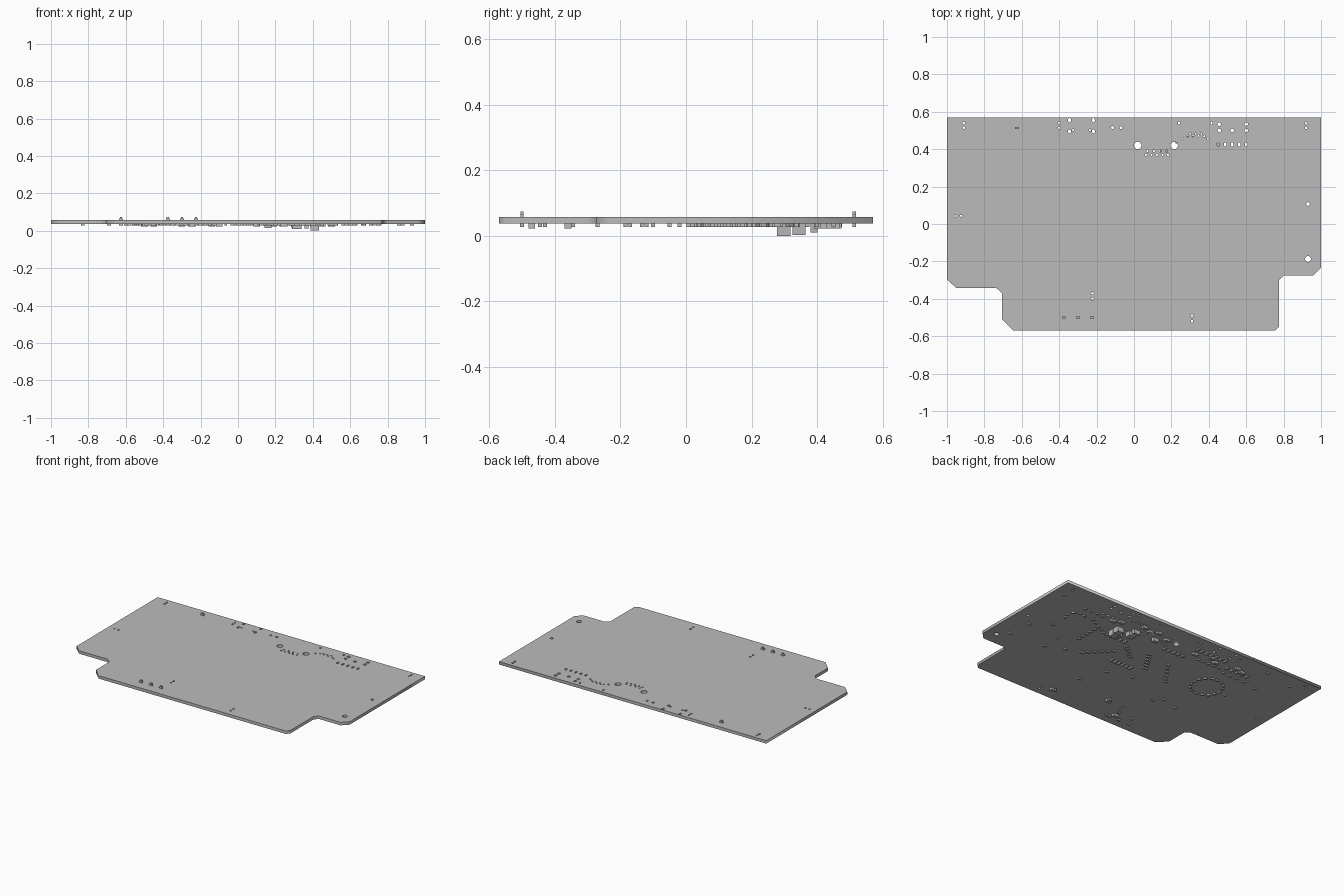
import bpy, bmesh, math
from mathutils import Matrix

cube = bpy.data.objects.get("Cube")
if cube:
    bpy.data.objects.remove(cube)

UNDER, TOP = 0.037, 0.057

grey = bpy.data.materials.new("plain grey")
grey.use_nodes = True
grey.diffuse_color = (0.5, 0.5, 0.5, 1)
grey.node_tree.nodes["Principled BSDF"].inputs["Base Color"].default_value = (0.5, 0.5, 0.5, 1)


def finish(name, bm):
    mesh = bpy.data.meshes.new(name)
    bmesh.ops.recalc_face_normals(bm, faces=bm.faces)
    bm.to_mesh(mesh)
    bm.free()
    mesh.materials.clear()
    mesh.materials.append(grey)
    ob = bpy.data.objects.new(name, mesh)
    bpy.context.collection.objects.link(ob)
    return ob


def box(bm, x, y, sx, sy, z0, z1, angle=0):
    m = (Matrix.Translation((x, y, (z0 + z1) / 2)) @ Matrix.Rotation(angle, 4, 'Z')
         @ Matrix.Diagonal((sx, sy, z1 - z0, 1)))
    return bmesh.ops.create_cube(bm, size=1, matrix=m)["verts"]


def chip(bm, x, y, sx=0.02, sy=0.012, drop=0.0095, angle=0):
    box(bm, x, y, sx, sy, UNDER - drop, UNDER, angle)


def row(bm, a, b, n, **size):
    for i in range(n):
        t = i / max(n - 1, 1)
        chip(bm, a[0] + (b[0] - a[0]) * t, a[1] + (b[1] - a[1]) * t, **size)


# Board: outline and drilled holes as one filled curve
outline = [(-1, .57), (1, .57), (1, -.235), (.96, -.275), (.8, -.275), (.775, -.3),
           (.775, -.55), (.755, -.57), (-.645, -.57), (-.705, -.51), (-.705, -.37),
           (-.735, -.343), (-.95, -.343), (-1, -.295)]
curve = bpy.data.curves.new("board_profile", 'CURVE')
curve.dimensions = '2D'
curve.fill_mode = 'BOTH'
curve.extrude = (TOP - UNDER) / 2


def loop(points):
    s = curve.splines.new('POLY')
    s.points.add(len(points) - 1)
    for p, (x, y) in zip(s.points, points):
        p.co = (x, y, 0, 1)
    s.use_cyclic_u = True


def hole(x, y, rx, ry=None, n=12):
    ry = ry or rx
    loop([(x + rx * math.cos(k * math.tau / n), y + ry * math.sin(k * math.tau / n))
          for k in range(n)])


loop(outline)
for x in (.02, .215):
    hole(x, .42, .02, n=24)
hole(.93, -.187, .016, n=20)
hole(.93, .107, .01)
for x in (-.91, -.4, .92):                      # paired small holes
    for y in (.538, .514):
        hole(x, y, .007)
for x in (-.345, -.217):                        # connector slots
    for y in (.555, .495):
        hole(x, y, .008, .012)
for x in (-.325, -.235):
    hole(x, .502, .006)
for x in (-.115, -.07):
    hole(x, .515, .008)
for x in (-.955, -.925):
    hole(x, .043, .006)
for x, y in ((-.222, -.385), (.31, -.505)):
    for d in (-.015, .015):
        hole(x, y + d, .007)
for i in range(5):
    hole(.45 + .0375 * i, .425, .007, .012)
    hole(.065 + .029 * i, .37, .006)
for i in range(4):
    hole(.072 + .034 * i, .39, .006)
for i in range(7):                              # zigzag signal holes
    hole(.285 + .015 * i, .47 + .012 * (i % 2), .005)
for x in (.26, .395):
    hole(x, .457, .006)
for x in (.24, .415):
    hole(x, .54, .006, .009)
for x, y in ((.455, .534), (.455, .5), (.525, .5), (.6, .534), (.6, .5)):
    hole(x, y, .01)

profile = bpy.data.objects.new("board_profile", curve)
bpy.context.collection.objects.link(profile)
bpy.context.view_layer.update()
flat = bpy.data.meshes.new_from_object(profile.evaluated_get(bpy.context.evaluated_depsgraph_get()))
bm = bmesh.new()
bm.from_mesh(flat)
bmesh.ops.remove_doubles(bm, verts=bm.verts, dist=0.0001)
bmesh.ops.translate(bm, verts=bm.verts, vec=(0, 0, (TOP + UNDER) / 2))
bpy.data.objects.remove(profile)
finish("board", bm)

# Upright contact pins, narrowing towards the tip
bm = bmesh.new()
for x, y in ((-.625, .513), (-.375, -.5), (-.3, -.5), (-.225, -.5)):
    box(bm, x, y, .022, .01, UNDER - .01, .066)
    box(bm, x, y, .012, .01, .066, .074)
finish("contact_pins", bm)

# Tall power parts beneath the board, with slightly tapered bottoms
bm = bmesh.new()
for x, y, sx, sy, low in ((.41, .298, .05, .04, 0), (.41, .345, .05, .04, .003),
                          (.315, .345, .055, .04, .01), (.31, .39, .05, .022, .01),
                          (.16, .39, .042, .022, .014), (.367, .3, .024, .03, .012)):
    for v in box(bm, x, y, sx, sy, low, UNDER):
        if v.co.z < UNDER - .001:
            v.co.x = x + (v.co.x - x) * .88
finish("power_parts", bm)

# Medium chips
bm = bmesh.new()
for x, y in ((.24, .44), (.19, .465), (.1, .43), (.45, .42), (.5, .4), (.3, .46),
             (-.14, .41), (-.25, .44), (-.3, .41), (-.45, .44), (-.5, .42),
             (-.1, -.36), (-.244, -.47), (.246, -.47)):
    chip(bm, x, y, .035, .02, .015)
finish("medium_chips", bm)

# Rows of small surface parts
bm = bmesh.new()
row(bm, (.26, .12), (.4, -.02), 6, sx=.03)
row(bm, (.05, .03), (.2, .03), 6, sx=.012, sy=.035)
row(bm, (-.02, .08), (.07, .23), 6, sx=.03)
row(bm, (.14, .13), (.24, .21), 6, sx=.025)
row(bm, (.52, .1), (.52, .28), 6, sx=.025)
row(bm, (.6, .33), (.45, .25), 5)
row(bm, (.58, .4), (.72, .4), 4)
row(bm, (.28, .25), (.42, .25), 5, sx=.014, sy=.03)
row(bm, (-.1, .34), (.04, .34), 5, sx=.014, sy=.03)
row(bm, (-.1, .2), (-.2, .06), 5)
row(bm, (-.12, .46), (-.34, .46), 7, sx=.016, sy=.03)
row(bm, (-.2, .37), (-.36, .37), 5)
row(bm, (-.4, .4), (-.56, .4), 5, sx=.016, sy=.03)
row(bm, (-.42, .34), (-.58, .34), 4)
for k in range(5):                              # curved string of parts
    t = math.radians(-40 + 40 * k)
    chip(bm, .7 + .06 * math.cos(t), .28 + .06 * math.sin(t), angle=t + math.pi / 2)
for x, y in ((.88, -.12), (.86, .04), (.75, .13), (.63, .02), (.62, -.1), (.5, -.05),
             (.13, -.1), (-.03, -.05), (-.22, .036), (-.47, -.17), (-.3, -.185),
             (-.35, -.135), (.2, -.27), (-.1, -.345), (-.244, -.43), (-.35, -.445),
             (.25, -.445), (-.2, -.5), (-.69, .32), (-.83, .47), (-.6, .14), (.93, .45)):
    chip(bm, x, y)
finish("small_parts", bm)

# Ring of small parts
bm = bmesh.new()
for k in range(16):
    t = k * math.tau / 16
    chip(bm, -.45 + .1 * math.cos(t), .15 + .1 * math.sin(t), .022, .012, angle=t + math.pi / 2)
finish("part_ring", bm)
